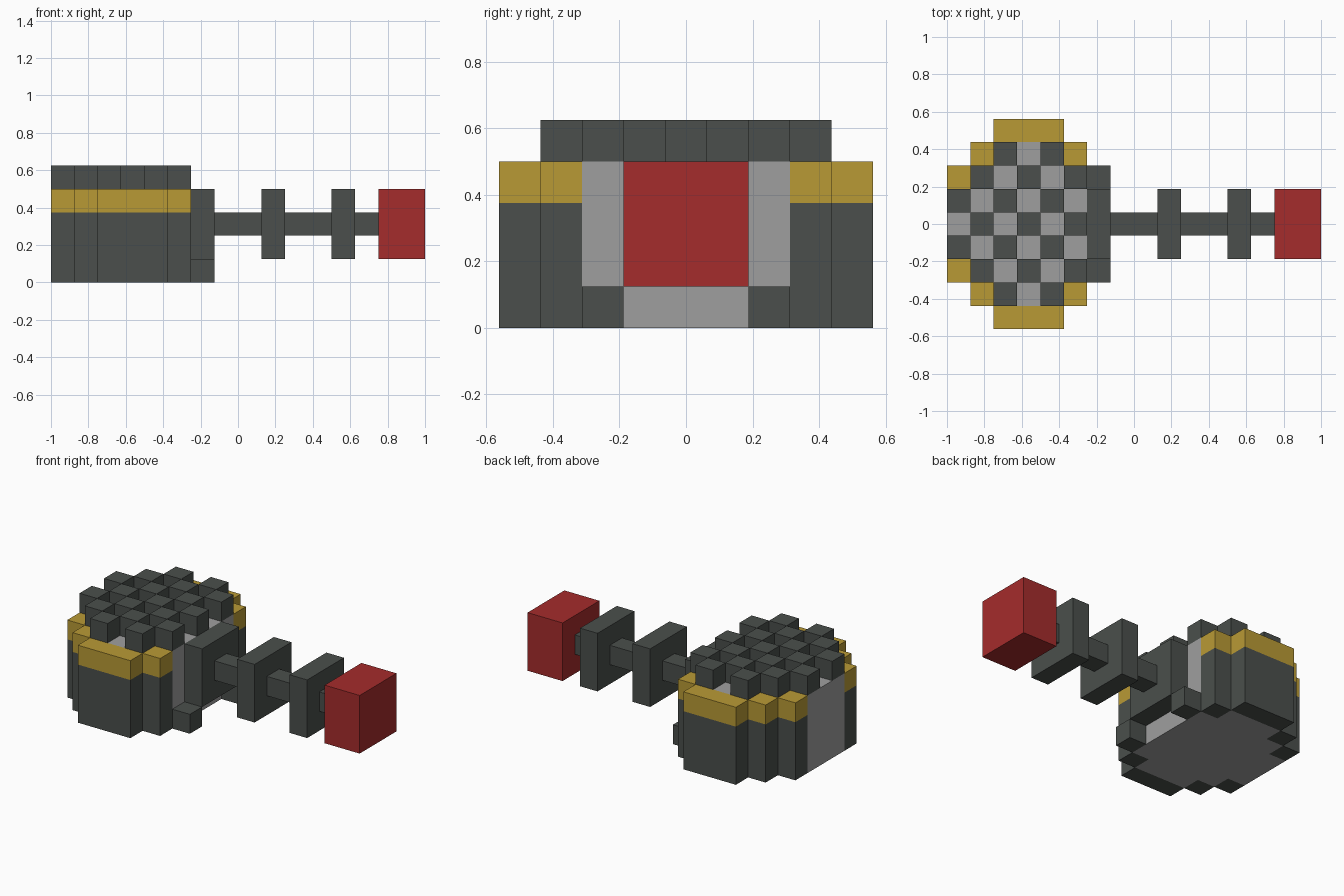
import bpy, bmesh

U = 0.125                      # size of one grid cell
X0, Y0 = -1.0, -4.5 * U        # grid corner

cube = bpy.data.objects.get("Cube")
if cube:
    bpy.data.objects.remove(cube, do_unlink=True)


def material(name, rgb):
    m = bpy.data.materials.new(name)
    m.use_nodes = True
    m.diffuse_color = (*rgb, 1)
    bsdf = m.node_tree.nodes["Principled BSDF"]
    bsdf.inputs["Base Color"].default_value = (*rgb, 1)
    bsdf.inputs["Roughness"].default_value = 0.8
    return m


DARK = material("dark grey", (0.069, 0.078, 0.072))
GREY = material("light grey", (0.347, 0.347, 0.347))
GOLD = material("gold", (0.485, 0.323, 0.036))
RED = material("red", (0.376, 0.025, 0.025))


def finish(name, bm, mat):
    bmesh.ops.recalc_face_normals(bm, faces=bm.faces)
    me = bpy.data.meshes.new(name)
    bm.to_mesh(me)
    bm.free()
    me.materials.append(mat)
    ob = bpy.data.objects.new(name, me)
    bpy.context.collection.objects.link(ob)
    return ob


def blocks(name, boxes, mat):
    """Boxes given in grid cells as (x0, x1, y0, y1, z0, z1)."""
    bm = bmesh.new()
    for x0, x1, y0, y1, z0, z1 in boxes:
        for v in bmesh.ops.create_cube(bm, size=1)["verts"]:
            v.co = (X0 + U * (x1 if v.co.x > 0 else x0),
                    Y0 + U * (y1 if v.co.y > 0 else y0),
                    U * (z1 if v.co.z > 0 else z0))
    return finish(name, bm, mat)


def mirrored(boxes):
    return boxes + [(a, b, 9 - d, 9 - c, e, f) for a, b, c, d, e, f in boxes]


# Head core: stepped outline raised to four cells
half = [(2, 1), (5, 1), (5, 2), (6, 2), (6, 7), (5, 7), (5, 8), (2, 8),
        (2, 7), (1, 7), (1, 6), (0, 6), (0, 3), (1, 3), (1, 2), (2, 2)]
bm = bmesh.new()
base = bm.faces.new([bm.verts.new((X0 + U * x, Y0 + U * y, 0)) for x, y in half])
top = bmesh.ops.extrude_face_region(bm, geom=[base], use_keep_orig=True)["geom"]
for v in top:
    if isinstance(v, bmesh.types.BMVert):
        v.co.z = 4 * U
finish("head_core", bm, GREY)

# Stepped side walls with a gold rim
plan = [(2, 5, 0, 1), (1, 2, 1, 2), (5, 6, 1, 2), (0, 1, 2, 3)]
blocks("side_walls", mirrored([(*p, 0, 3) for p in plan]), DARK)
blocks("gold_rim", mirrored([(*p, 3, 4) for p in plan]), GOLD)

# Checkered studs on the striking face
rows = {1: (2, 5), 2: (1, 6), 3: (0, 6), 4: (0, 6), 5: (0, 6), 6: (1, 6), 7: (2, 5)}
blocks("top_studs", [(i, i + 1, j, j + 1, 4, 5) for j, (a, b) in rows.items()
                     for i in range(a, b) if (i + j) % 2], DARK)

# Small feet beside the handle collar
blocks("collar_feet", mirrored([(6, 7, 2, 3, 0, 1)]), DARK)

# Handle: collar, rings, rod segments and red end block
for name, x in (("handle_collar", 6), ("inner_ring", 9), ("outer_ring", 12)):
    blocks(name, [(x, x + 1, 3, 6, 1, 4)], DARK)
blocks("handle_rod", [(a, b, 4, 5, 2, 3) for a, b in ((7, 9), (10, 12), (13, 14))], DARK)
blocks("handle_end", [(14, 16, 3, 6, 1, 4)], RED)
